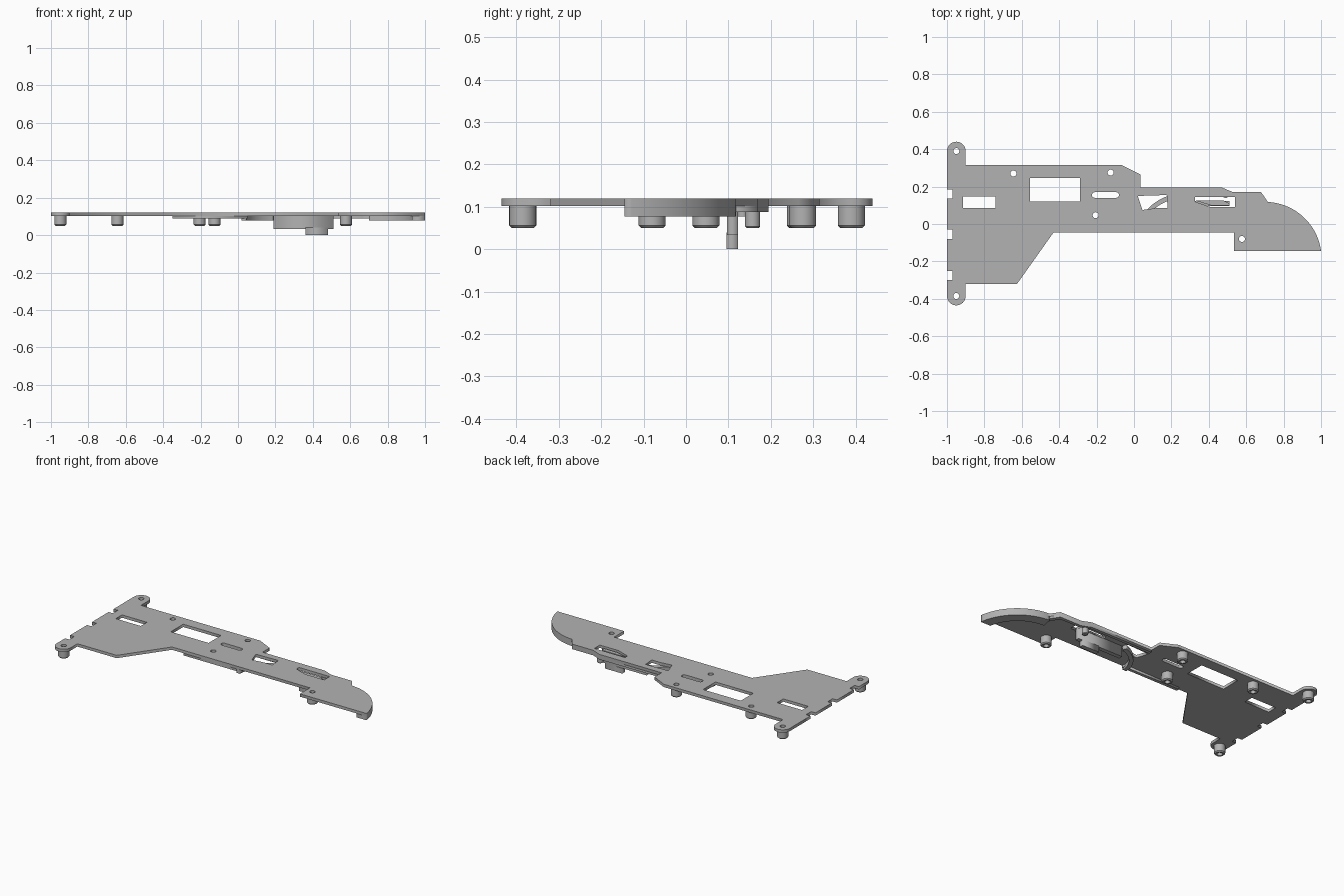
import bpy, bmesh, math

if "Cube" in bpy.data.objects:
    bpy.data.objects.remove(bpy.data.objects["Cube"])

grey = bpy.data.materials.new("plain_grey")
grey.diffuse_color = (0.45, 0.45, 0.45, 1)
grey.use_nodes = True
grey.node_tree.nodes["Principled BSDF"].inputs["Base Color"].default_value = grey.diffuse_color


def arc(cx, cy, r, a0, a1, n=16, ry=None):
    ry = ry or r
    return [(cx + r * math.cos(math.radians(a0 + (a1 - a0) * i / n)),
             cy + ry * math.sin(math.radians(a0 + (a1 - a0) * i / n))) for i in range(n + 1)]


def circle(x, y, r, n=24):
    return arc(x, y, r, 0, 360, n)[:-1]


def rect(x0, x1, y0, y1):
    return [(x0, y0), (x1, y0), (x1, y1), (x0, y1)]


def extrude(name, loops, z0, z1):
    """Outline plus holes, filled as a 2D curve and extruded from z0 to z1."""
    cu = bpy.data.curves.new(name + "_profile", 'CURVE')
    cu.dimensions = '2D'
    cu.fill_mode = 'BOTH'
    cu.extrude = (z1 - z0) / 2
    for pts in loops:
        sp = cu.splines.new('POLY')
        sp.points.add(len(pts) - 1)
        for p, (x, y) in zip(sp.points, pts):
            p.co = (x, y, 0, 1)
        sp.use_cyclic_u = True
    tmp = bpy.data.objects.new(name + "_tmp", cu)
    bpy.context.collection.objects.link(tmp)
    dg = bpy.context.evaluated_depsgraph_get()
    me = bpy.data.meshes.new_from_object(tmp.evaluated_get(dg))
    bpy.data.objects.remove(tmp)
    bm = bmesh.new()
    bm.from_mesh(me)
    bmesh.ops.remove_doubles(bm, verts=bm.verts, dist=1e-5)
    bmesh.ops.translate(bm, verts=bm.verts, vec=(0, 0, (z0 + z1) / 2))
    bmesh.ops.recalc_face_normals(bm, faces=bm.faces)
    bm.to_mesh(me)
    bm.free()
    return finish(name, me)


def finish(name, me):
    me.materials.clear()
    me.materials.append(grey)
    ob = bpy.data.objects.new(name, me)
    bpy.context.collection.objects.link(ob)
    return ob


def lathe(name, x, y, profile, n=24):
    """Closed (radius, z) profile turned around a vertical axis."""
    bm = bmesh.new()
    rings = [[bm.verts.new((x + r * math.cos(2 * math.pi * i / n),
                            y + r * math.sin(2 * math.pi * i / n), z)) for r, z in profile]
             for i in range(n)]
    m = len(profile)
    for i in range(n):
        a, b = rings[i], rings[(i + 1) % n]
        for j in range(m):
            k = (j + 1) % m
            bm.faces.new((a[j], b[j], b[k], a[k]))
    bmesh.ops.recalc_face_normals(bm, faces=bm.faces)
    me = bpy.data.meshes.new(name)
    bm.to_mesh(me)
    bm.free()
    ob = finish(name, me)
    bpy.context.view_layer.objects.active = ob
    ob.select_set(True)
    bpy.ops.object.shade_smooth_by_angle(angle=math.radians(30))
    ob.select_set(False)


# main plate outline, clockwise from the upper ear
TIP = (0.70, -0.185, 0.303)
outline = arc(-0.95, 0.39, 0.05, 180, 0)
outline += [(-0.9, 0.315), (-0.065, 0.315), (0.035, 0.265), (0.035, 0.195), (0.47, 0.195),
            (0.53, 0.17), (0.68, 0.17)]
outline += arc(*TIP, 87, 7.6, 24)
outline += [(0.535, -0.145), (0.535, -0.045), (-0.43, -0.045), (-0.625, -0.32), (-0.9, -0.32)]
outline += arc(-0.95, -0.385, 0.05, 0, -180)
for y0, y1 in ((-0.30, -0.25), (-0.08, -0.03), (0.135, 0.185)):   # edge notches
    outline += [(-1, y0), (-0.97, y0), (-0.97, y1), (-1, y1)]

posts = [(-0.95, 0.39), (-0.95, -0.385), (-0.645, 0.27), (-0.125, 0.275),
         (-0.205, 0.047), (0.577, -0.08)]
openings = [
    rect(-0.915, -0.74, 0.085, 0.147),
    rect(-0.555, -0.29, 0.12, 0.245),
    arc(-0.21, 0.155, 0.015, 90, 270, 8) + arc(-0.095, 0.155, 0.015, -90, 90, 8),
    [(0.02, 0.15), (0.175, 0.155), (0.18, 0.085), (0.12, 0.085), (0.045, 0.075)],
    [(0.325, 0.145), (0.54, 0.145), (0.54, 0.09), (0.41, 0.09), (0.325, 0.12)],
]
extrude("plate", [outline] + openings + [circle(x, y, 0.016) for x, y in posts], 0.102, 0.12)

# hollow screw posts under the plate
for i, (x, y) in enumerate(posts):
    lathe(f"screw_post_{i + 1}", x, y,
          [(0.032, 0.103), (0.032, 0.056), (0.026, 0.05), (0.016, 0.05), (0.016, 0.103)])

# hanging rims and ribs
cx, cy, r = TIP
extrude("tip_rim", [arc(cx, cy, r, 87, 7.6, 24) + arc(cx, cy, 0.235, 10, 90, 24)], 0.077, 0.103)
extrude("back_rim", [[(0.035, 0.195), (0.47, 0.195), (0.53, 0.17), (0.68, 0.17), (0.715, 0.118),
                      (0.70, 0.09), (0.665, 0.15), (0.525, 0.15), (0.465, 0.175),
                      (0.035, 0.175)]], 0.088, 0.103)
extrude("front_rib", [rect(-0.35, 0.05, -0.045, -0.025)], 0.088, 0.103)
extrude("curved_rib", [arc(0.30, -0.045, 0.28, 180, 115, 20, 0.215)
                       + arc(0.30, -0.045, 0.255, 115, 180, 20, 0.19)], 0.077, 0.103)

# slider lever hanging through the slot
extrude("lever_bar", [rect(0.19, 0.51, 0.097, 0.123)], 0.034, 0.103)
extrude("lever_grip", [rect(0.36, 0.48, 0.095, 0.123)], 0.0, 0.04)
extrude("lever_top", [[(0.33, 0.125), (0.48, 0.125), (0.51, 0.11), (0.51, 0.1), (0.41, 0.1)]],
        0.1, 0.112)
lathe("lever_pin", 0.49, 0.157, [(0.018, 0.103), (0.018, 0.054), (0.014, 0.05),
                                 (0.004, 0.05), (0.004, 0.103)], 16)
